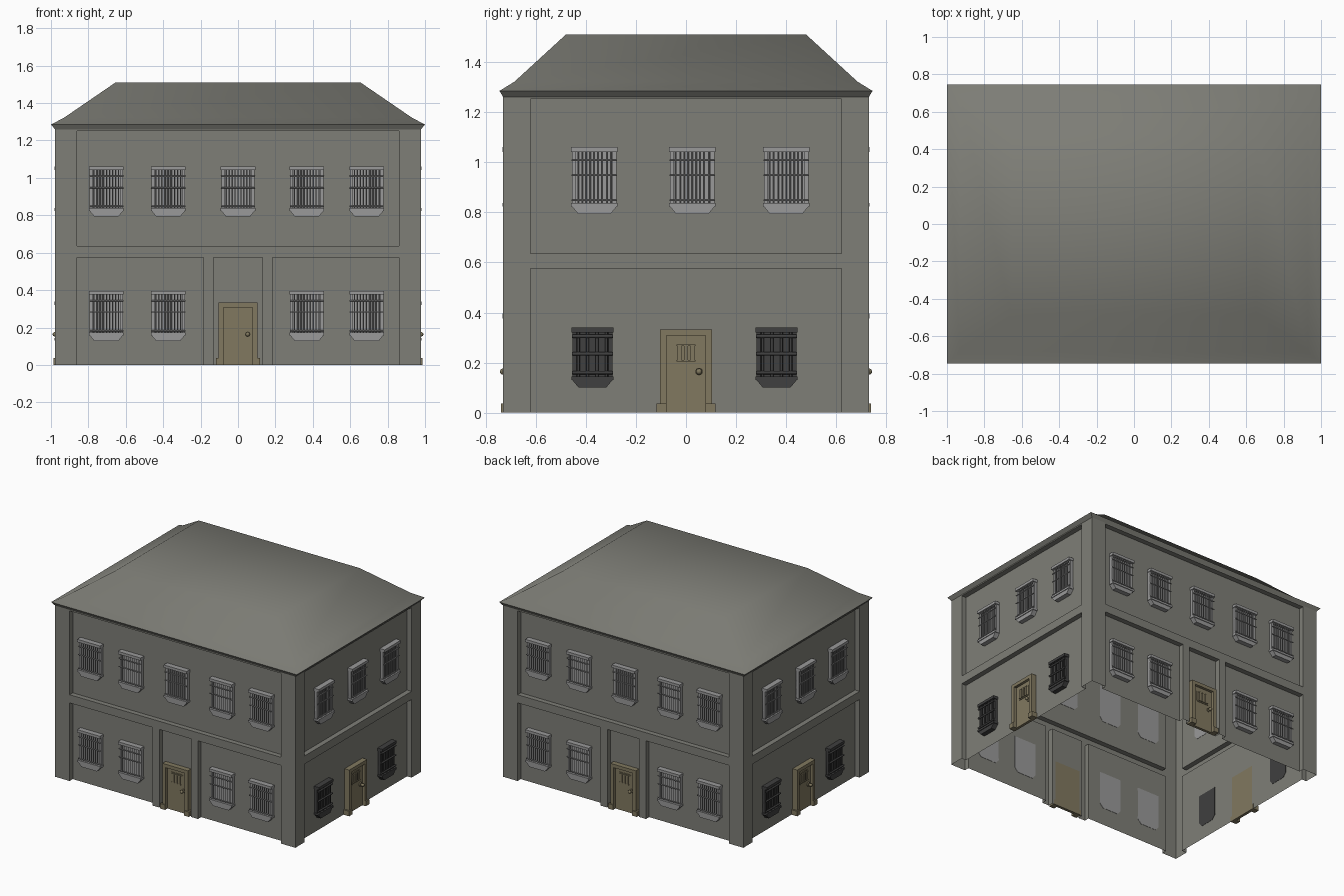
import bpy, bmesh, math
from mathutils import Matrix, Vector

if "Cube" in bpy.data.objects:
    bpy.data.objects.remove(bpy.data.objects["Cube"])


def material(name, r, g, b):
    m = bpy.data.materials.new(name)
    m.diffuse_color = (r, g, b, 1)
    m.use_nodes = True
    m.node_tree.nodes["Principled BSDF"].inputs["Base Color"].default_value = m.diffuse_color
    return m


STONE = material("stone", 0.21, 0.21, 0.185)
LIGHT = material("light_metal", 0.32, 0.32, 0.32)
DARK = material("dark_metal", 0.05, 0.05, 0.05)
WOOD = material("door_wood", 0.22, 0.19, 0.115)

RECESS = 0.037


# Local frame of a facade: u to the right, d outward (-y), z up
def prism(bm, outline, d0, d1):
    back = [bm.verts.new((u, -d0, z)) for u, z in outline]
    front = [bm.verts.new((u, -d1, z)) for u, z in outline]
    n = len(outline)
    bm.faces.new(front)
    bm.faces.new(back[::-1])
    for i in range(n):
        j = (i + 1) % n
        bm.faces.new((back[i], back[j], front[j], front[i]))


def box(bm, u0, u1, z0, z1, d0, d1):
    prism(bm, [(u0, z0), (u1, z0), (u1, z1), (u0, z1)], d0, d1)


def bar(bm, u, z, d, length, r, axis, sides=8):
    rot = {"u": Matrix.Rotation(math.pi / 2, 4, "Y"), "z": Matrix(),
           "d": Matrix.Rotation(math.pi / 2, 4, "X")}[axis]
    bmesh.ops.create_cone(bm, cap_ends=True, segments=sides, radius1=r, radius2=r, depth=length,
                          matrix=Matrix.Translation((u, -d, z)) @ rot)


def finish(bm, name, mat):
    bmesh.ops.recalc_face_normals(bm, faces=bm.faces)
    me = bpy.data.meshes.new(name)
    bm.to_mesh(me)
    bm.free()
    me.materials.append(mat)
    return me


def place(name, me, u=0, d=0, z=0, angle=0):
    ob = bpy.data.objects.new(name, me)
    ob.matrix_world = Matrix.Rotation(angle, 4, "Z") @ Matrix.Translation((u, -d, z))
    bpy.context.collection.objects.link(ob)
    return ob


# Barred window; z = 0 is the bottom of its sill
def window_mesh(name, mat, half, height, bars, bar_r, rails):
    bm = bmesh.new()
    w = half - 0.004
    plate = [(-w + 0.025, 0), (w - 0.025, 0), (w, 0.03), (w, height), (-w, height), (-w, 0.03)]
    prism(bm, plate, -0.002, 0.010)
    for s in (-1, 1):
        box(bm, *sorted((s * w, s * (w - 0.016))), 0.04, height - 0.015, 0.0, 0.022)
    box(bm, -half, half, height - 0.02, height, 0.0, 0.039)
    box(bm, -half, half, 0.03, 0.045, 0.0, 0.039)
    prism(bm, [(-w + 0.025, 0), (w - 0.025, 0), (w, 0.03), (-w, 0.03)], 0.0, 0.034)
    span = w - 0.024
    for i in range(bars):
        u = -span + 2 * span * i / (bars - 1)
        bar(bm, u, (height + 0.025) / 2, 0.027, height - 0.065, bar_r, "z")
    for z in rails:
        bar(bm, 0, z, 0.031, 2 * half - 0.004, bar_r * 1.2, "u")
    return finish(bm, name, mat)


# Door with frame, grille, knob and plinth blocks
def door_mesh():
    bm = bmesh.new()
    box(bm, -0.08, 0.08, 0, 0.315, -0.002, 0.018)
    arch = [(-0.104, 0), (-0.104, 0.333), (0.104, 0.333), (0.104, 0),
            (0.077, 0), (0.077, 0.308), (-0.077, 0.308), (-0.077, 0)]
    for quad in ([0, 1, 6, 7], [1, 2, 5, 6], [2, 3, 4, 5]):
        prism(bm, [arch[i] for i in quad], -0.002, 0.038)
    for s in (-1, 1):
        box(bm, *sorted((s * 0.077, s * 0.117)), 0, 0.036, -0.002, 0.046)
    c = 0.008
    prism(bm, [(-0.052 + c, 0.197), (0.052 - c, 0.197), (0.052, 0.197 + c), (0.052, 0.28 - c),
               (0.052 - c, 0.28), (-0.052 + c, 0.28), (-0.052, 0.28 - c), (-0.052, 0.197 + c)],
          0.016, 0.022)
    for z in (0.204, 0.267):
        box(bm, -0.038, 0.038, z, z + 0.006, 0.02, 0.028)
    for u in (-0.026, 0, 0.026):
        box(bm, u - 0.008, u + 0.008, 0.207, 0.27, 0.02, 0.028)
    bar(bm, 0.052, 0.164, 0.021, 0.008, 0.015, "d", 12)
    bar(bm, 0.052, 0.164, 0.028, 0.014, 0.005, "d", 8)
    bmesh.ops.create_uvsphere(bm, u_segments=12, v_segments=8, radius=0.012,
                              matrix=Matrix.Translation((0.052, -0.038, 0.164)))
    return finish(bm, "door", WOOD)


# Wall sheet with sunken panels, open at the ground
def wall_mesh(name, us, lower, upper):
    zs = [0, 0.575, 0.635, 1.252, 1.26]
    bm = bmesh.new()
    grid = [[bm.verts.new((u, 0, z)) for u in us] for z in zs]
    sunk = []
    for j in range(len(zs) - 1):
        for i in range(len(us) - 1):
            f = bm.faces.new((grid[j][i], grid[j][i + 1], grid[j + 1][i + 1], grid[j + 1][i]))
            if (j == 0 and i in lower) or (j == 2 and i in upper):
                sunk.append(f)
    first, top = sunk[:len(lower)], sunk[len(lower):]
    for group in [[f] for f in first] + [top]:
        ext = bmesh.ops.extrude_face_region(bm, geom=group)["geom"]
        bmesh.ops.translate(bm, vec=(0, RECESS, 0),
                            verts=[v for v in ext if isinstance(v, bmesh.types.BMVert)])
        bmesh.ops.delete(bm, geom=[f for f in group if f.is_valid], context="FACES")
    ledge = [f for f in bm.faces if all(abs(v.co.z) < 1e-5 for v in f.verts)]
    bmesh.ops.delete(bm, geom=ledge, context="FACES")
    bmesh.ops.dissolve_limit(bm, angle_limit=0.01, verts=bm.verts, edges=bm.edges)
    me = bpy.data.meshes.new(name)
    bm.to_mesh(me)
    bm.free()
    me.materials.append(STONE)
    return me


X, Y = 0.978, 0.73
long_wall = wall_mesh("long_wall", [-X, -0.86, -0.185, -0.13, 0.13, 0.185, 0.86, X],
                      (1, 3, 5), range(1, 6))
short_wall = wall_mesh("short_wall", [-Y, -0.622, 0.622, Y], (1,), (1,))
light_window = window_mesh("light_window", LIGHT, 0.093, 0.268, 9, 0.003, (0.055, 0.155, 0.215))
dark_window = window_mesh("dark_window", DARK, 0.084, 0.24, 4, 0.006, (0.06, 0.135, 0.205))
door = door_mesh()

# Facades: long ones front and back, short ones right and left
long_u = (-0.704, -0.373, 0.0, 0.368, 0.688)
short_u = (-0.366, 0.025, 0.40)
for side, angle in (("front", 0), ("back", math.pi)):
    place(f"{side}_wall", long_wall, d=Y, angle=angle)
    place(f"{side}_door", door, d=Y - RECESS, angle=angle)
    for i, u in enumerate(long_u):
        place(f"{side}_upper_window_{i + 1}", light_window, u, Y - RECESS, 0.793, angle)
        if i != 2:
            place(f"{side}_lower_window_{i + 1}", light_window, u, Y - RECESS, 0.128, angle)
for side, angle in (("right", math.pi / 2), ("left", -math.pi / 2)):
    place(f"{side}_wall", short_wall, d=X, angle=angle)
    place(f"{side}_door", door, d=X - RECESS, angle=angle)
    for i, u in enumerate(short_u):
        place(f"{side}_upper_window_{i + 1}", light_window, u, X - RECESS, 0.793, angle)
    for i, u in enumerate((-0.374, 0.362)):
        place(f"{side}_lower_window_{i + 1}", dark_window, u, X - RECESS, 0.10, angle)

# Hipped roof with flared eaves and a flat top
bm = bmesh.new()
rings = []
for x, y, z in ((X, Y, 1.26), (1.0, 0.745, 1.285), (0.93, 0.685, 1.322), (0.655, 0.48, 1.51)):
    rings.append([bm.verts.new((sx * x, sy * y, z))
                  for sx, sy in ((-1, -1), (1, -1), (1, 1), (-1, 1))])
for a, b in zip(rings, rings[1:]):
    for i in range(4):
        j = (i + 1) % 4
        bm.faces.new((a[i], a[j], b[j], b[i]))
bm.faces.new(rings[-1])
place("roof", finish(bm, "roof", STONE))

# Smooth shading on round bars and knobs, sharp edges kept
bpy.ops.object.select_all(action="SELECT")
bpy.context.view_layer.objects.active = bpy.data.objects["roof"]
bpy.ops.object.shade_smooth_by_angle(angle=math.radians(46))
